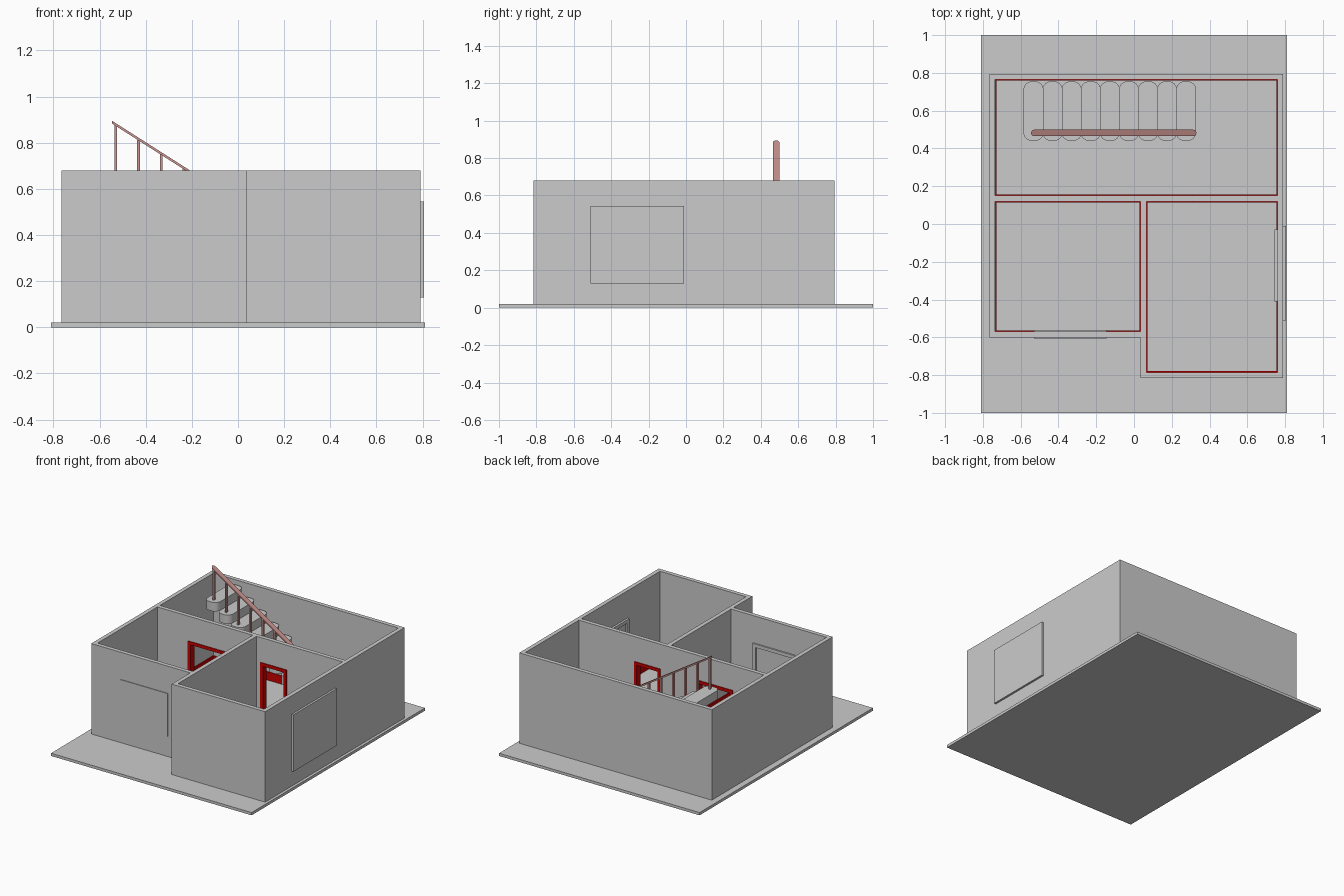
import bpy, bmesh, math
from mathutils import Vector

if "Cube" in bpy.data.objects:
    bpy.data.objects.remove(bpy.data.objects["Cube"])


def material(name, col):
    m = bpy.data.materials.new(name)
    m.diffuse_color = (*col, 1)
    m.use_nodes = True
    m.node_tree.nodes["Principled BSDF"].inputs["Base Color"].default_value = m.diffuse_color
    return m


RED = material("red_trim", (0.6, 0.0, 0.0))
PINK = material("pink_rail", (0.6, 0.3, 0.28))


def finish(name, bm, mat=None):
    bmesh.ops.recalc_face_normals(bm, faces=bm.faces)
    me = bpy.data.meshes.new(name)
    bm.to_mesh(me)
    bm.free()
    ob = bpy.data.objects.new(name, me)
    bpy.context.collection.objects.link(ob)
    if mat:
        me.materials.append(mat)
    return ob


def prism(name, pts, z0, z1, mat=None):
    bm = bmesh.new()
    f = bm.faces.new([bm.verts.new((x, y, z0)) for x, y in pts])
    r = bmesh.ops.extrude_face_region(bm, geom=[f])
    vs = [v for v in r["geom"] if isinstance(v, bmesh.types.BMVert)]
    bmesh.ops.translate(bm, verts=vs, vec=(0, 0, z1 - z0))
    return finish(name, bm, mat)


def box(name, x0, x1, y0, y1, z0, z1, mat=None):
    return prism(name, [(x0, y0), (x1, y0), (x1, y1), (x0, y1)], z0, z1, mat)


def rounded(x0, x1, y0, y1, r, n=6):
    pts = []
    for i, (cx, cy) in enumerate([(x1 - r, y1 - r), (x0 + r, y1 - r),
                                  (x0 + r, y0 + r), (x1 - r, y0 + r)]):
        for k in range(n + 1):
            a = math.pi / 2 * (i + k / n)
            pts.append((cx + r * math.cos(a), cy + r * math.sin(a)))
    return pts


def cut(target, cutter):
    m = target.modifiers.new("cut", 'BOOLEAN')
    m.operation, m.solver, m.object = 'DIFFERENCE', 'EXACT', cutter
    bpy.context.view_layer.objects.active = target
    bpy.ops.object.modifier_apply(modifier=m.name)
    bpy.data.objects.remove(cutter)


FLOOR, TOP, DOOR_TOP = 0.02, 0.68, 0.50
ROOMS = {"back": (-0.735, 0.76, 0.15, 0.765),
         "left": (-0.735, 0.035, -0.57, 0.12),
         "right": (0.065, 0.76, -0.785, 0.12)}
DOORS = {"left": (-0.485, -0.19), "right": (0.10, 0.31)}

# ground slab
box("ground_slab", -0.81, 0.81, -1, 1, 0, FLOOR)

# walls: stepped outline with rooms and doorways cut out
walls = prism("walls", [(-0.765, -0.6), (0.035, -0.6), (0.035, -0.815), (0.79, -0.815),
                        (0.79, 0.795), (-0.765, 0.795)], FLOOR, TOP)
for x0, x1, y0, y1 in ROOMS.values():
    cut(walls, box("room_cutter", x0, x1, y0, y1, -0.1, 1))
for x0, x1 in DOORS.values():
    cut(walls, box("door_cutter", x0 + 0.01, x1 - 0.01, 0.1, 0.17, -0.1, DOOR_TOP - 0.01))

# red door frames
W = 0.022
for n, (x0, x1) in DOORS.items():
    outline = [(x0, FLOOR), (x0, DOOR_TOP), (x1, DOOR_TOP), (x1, FLOOR),
               (x1 - W, FLOOR), (x1 - W, DOOR_TOP - W), (x0 + W, DOOR_TOP - W), (x0 + W, FLOOR)]
    bm = bmesh.new()
    f = bm.faces.new([bm.verts.new((x, 0.113, z)) for x, z in outline])
    r = bmesh.ops.extrude_face_region(bm, geom=[f])
    bmesh.ops.translate(bm, vec=(0, 0.044, 0),
                        verts=[v for v in r["geom"] if isinstance(v, bmesh.types.BMVert)])
    finish(n + "_door_frame", bm, RED)

# red baseboards, interrupted at the doorways
T, BH = 0.006, FLOOR + 0.06
for n, (x0, x1, y0, y1) in ROOMS.items():
    box(n + "_baseboard_west", x0, x0 + T, y0, y1, FLOOR, BH, RED)
    box(n + "_baseboard_east", x1 - T, x1, y0, y1, FLOOR, BH, RED)
    ydoor, yplain = (y0, y1 - T) if n == "back" else (y1 - T, y0)
    box(n + "_baseboard_plain", x0 + T, x1 - T, yplain, yplain + T, FLOOR, BH, RED)
    xs = [x0 + T]
    for d0, d1 in DOORS.values():
        if x0 < d0 < x1:
            xs += [d0, d1]
    xs.append(x1 - T)
    for a, b in zip(xs[::2], xs[1::2]):
        box(n + "_baseboard_door_side", a, b, ydoor, ydoor + T, FLOOR, BH, RED)

# windows: flat outside, recessed pane inside
Z0, Z1, R = 0.168, 0.482, 0.025
front = box("front_window", -0.53, -0.145, -0.605, -0.56, Z0, Z1)
cut(front, box("pane_cutter", -0.53 + R, -0.145 - R, -0.569, -0.5, Z0 + R, Z1 - R))
side = box("side_window_inner", 0.745, 0.775, -0.41, -0.03, Z0, Z1)
cut(side, box("pane_cutter", 0.7, 0.757, -0.41 + R, -0.03 - R, Z0 + R, Z1 - R))
box("side_window_outer", 0.775, 0.805, -0.51, -0.01, 0.13, 0.545)

# staircase: floating rounded treads with a baluster on each
PITCH, SLOPE = 0.101, 0.636
for i in range(9):
    x = -0.585 + i * PITCH
    z = 0.65 - i * PITCH * SLOPE
    prism(f"tread_{i + 1}", rounded(x, x + 0.106, 0.44, 0.755, 0.045), z - 0.065, z)
    bx = -0.53 + i * 0.0985
    box(f"baluster_{i + 1}", bx - 0.006, bx + 0.006, 0.472, 0.49,
        z - 0.01, 0.884 - (bx + 0.545) * SLOPE, PINK)

# handrail: flat rounded strip sheared to the stair slope
rail = prism("handrail", rounded(-0.545, 0.33, 0.465, 0.499, 0.0165), 0, 0.012, PINK)
for v in rail.data.vertices:
    v.co.z += 0.882 - (v.co.x + 0.545) * SLOPE
